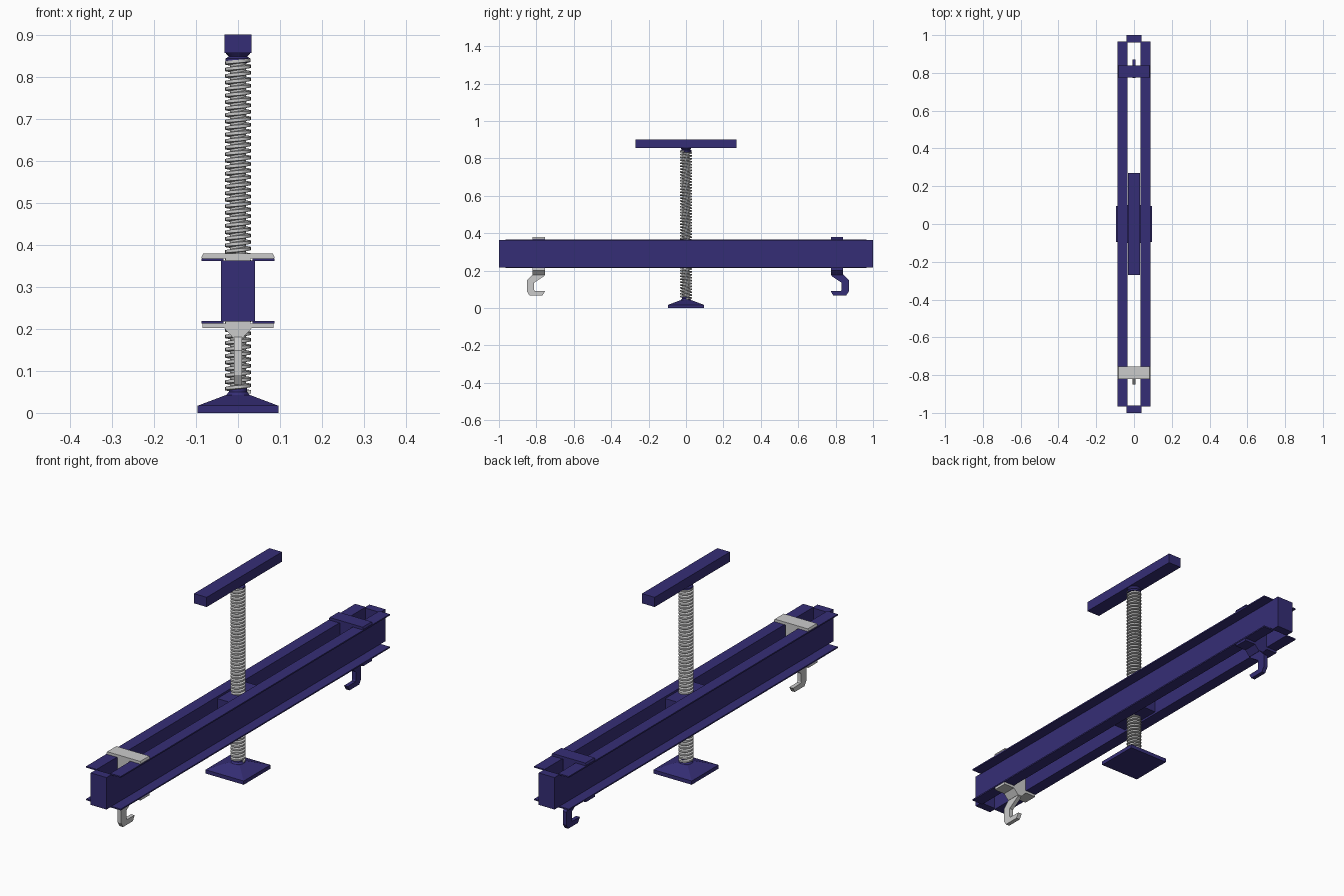
import bpy, bmesh, math

if "Cube" in bpy.data.objects:
    bpy.data.objects.remove(bpy.data.objects["Cube"])

navy = bpy.data.materials.new("navy_paint")
navy.diffuse_color = (0.036, 0.027, 0.18, 1)
navy.use_nodes = True
navy.node_tree.nodes["Principled BSDF"].inputs["Base Color"].default_value = navy.diffuse_color


def finish(name, bm, mat=None, smooth=False):
    bmesh.ops.recalc_face_normals(bm, faces=bm.faces[:])
    me = bpy.data.meshes.new(name)
    bm.to_mesh(me)
    bm.free()
    ob = bpy.data.objects.new(name, me)
    bpy.context.collection.objects.link(ob)
    if mat:
        me.materials.append(mat)
    if smooth:
        bpy.context.view_layer.objects.active = ob
        ob.select_set(True)
        bpy.ops.object.shade_smooth_by_angle(angle=math.radians(35))
        ob.select_set(False)
    return ob


def prism(name, pts, axis, a, b, mat=None):
    """Extrude a 2D outline along x (pts are y,z) or y (pts are x,z)."""
    bm = bmesh.new()
    place = (lambda p, t: (t, p[0], p[1])) if axis == 'x' else (lambda p, t: (p[0], t, p[1]))
    face = bm.faces.new([bm.verts.new(place(p, a)) for p in pts])
    ext = bmesh.ops.extrude_face_region(bm, geom=[face])
    for v in ext['geom']:
        if isinstance(v, bmesh.types.BMVert):
            v.co['xyz'.index(axis)] = b
    return finish(name, bm, mat)


def box(name, hx, y0, y1, z0, z1, mat=None):
    return prism(name, [(-hx, z0), (hx, z0), (hx, z1), (-hx, z1)], 'y', y0, y1, mat)


def lathe(name, prof, sides, mat=None, turn=0.0, sx=1.0, smooth=False):
    """Stack rings of (radius, z) into a closed solid."""
    bm = bmesh.new()
    rings = [[bm.verts.new((sx * r * math.cos(turn + i * math.tau / sides),
                            r * math.sin(turn + i * math.tau / sides), z))
              for i in range(sides)] for r, z in prof]
    for lo, hi in zip(rings, rings[1:]):
        for i in range(sides):
            j = (i + 1) % sides
            bm.faces.new((lo[i], lo[j], hi[j], hi[i]))
    bm.faces.new(rings[0])
    bm.faces.new(rings[-1])
    return finish(name, bm, mat, smooth)


# Two outward-facing channel beams joined by end blocks
channel = [(0.034, 0.213), (0.087, 0.213), (0.087, 0.219), (0.04, 0.219),
           (0.04, 0.361), (0.087, 0.361), (0.087, 0.367), (0.034, 0.367)]
for s, side in ((-1, "left"), (1, "right")):
    prism(side + "_channel_beam", [(s * x, z) for x, z in channel], 'y', -0.965, 0.965, navy)
for s, side in ((-1, "front"), (1, "back")):
    box(side + "_end_block", 0.04, *sorted((s * 0.962, s * 1.0)), 0.218, 0.363, navy)

# Threaded nut block between the beams
box("nut_block", 0.0345, -0.1, 0.1, 0.222, 0.358, navy)

# Sliding hooks: top bar, stem, lower clamp with taper, hook
hook_outline = [(0.775, 0.2), (0.84, 0.2), (0.84, 0.18), (0.871, 0.148), (0.871, 0.09),
                (0.857, 0.068), (0.787, 0.068), (0.774, 0.09), (0.829, 0.091),
                (0.832, 0.097), (0.832, 0.135), (0.777, 0.172)]
clamp = [(-0.085, 0.213), (-0.085, 0.202), (-0.033, 0.202), (-0.01, 0.177),
         (0.01, 0.177), (0.033, 0.202), (0.085, 0.202), (0.085, 0.213)]
bar = [(-0.085, 0.367), (0.085, 0.367), (0.087, 0.37), (0.083, 0.379),
       (-0.083, 0.379), (-0.087, 0.37)]
for label, s, shift, mat in (("front", -1, 0.02, None), ("back", 1, 0.0, navy)):
    y0, y1 = sorted((s * 0.775 + shift, s * 0.84 + shift))
    prism(label + "_hook_top_bar", bar, 'y', y0, y1, mat)
    box(label + "_hook_stem", 0.03, y0, y1, 0.208, 0.37, mat)
    prism(label + "_hook_clamp", clamp, 'y', y0, y1, mat)
    prism(label + "_hook", [(s * y + shift, z) for y, z in hook_outline], 'x', -0.009, 0.009, mat)

# Screw: core plus helical thread
lathe("screw_core", [(0.019, 0.04), (0.019, 0.856)], 24, smooth=True)
bm = bmesh.new()
section = [(0.018, -0.0055), (0.031, -0.0036), (0.031, 0.0036), (0.018, 0.0055)]
pitch, steps, z_start, z_end = 0.0155, 20, 0.05, 0.84
count = int((z_end - z_start) / pitch * steps)
prev = None
for k in range(count + 1):
    a, z = k * math.tau / steps, z_start + k * pitch / steps
    ring = [bm.verts.new((r * math.cos(a), r * math.sin(a), z + dz)) for r, dz in section]
    if prev:
        for i in range(4):
            j = (i + 1) % 4
            bm.faces.new((prev[i], prev[j], ring[j], ring[i]))
    else:
        bm.faces.new(ring)
    prev = ring
bm.faces.new(prev)
finish("screw_thread", bm, None, True)

# T handle with collar
box("handle_bar", 0.032, -0.27, 0.27, 0.856, 0.9, navy)
lathe("handle_collar", [(0.022, 0.833), (0.03, 0.835), (0.03, 0.843), (0.022, 0.848),
                        (0.031, 0.858)], 24, navy, smooth=True)

# Square foot with sloped top and collar
q = math.sqrt(2)
lathe("foot_plate", [(0.096 * q, 0), (0.096 * q, 0.017), (0.03 * q, 0.042)], 4, navy, math.pi / 4)
lathe("foot_collar", [(0.03, 0.04), (0.022, 0.05), (0.022, 0.06)], 24, navy, smooth=True)
